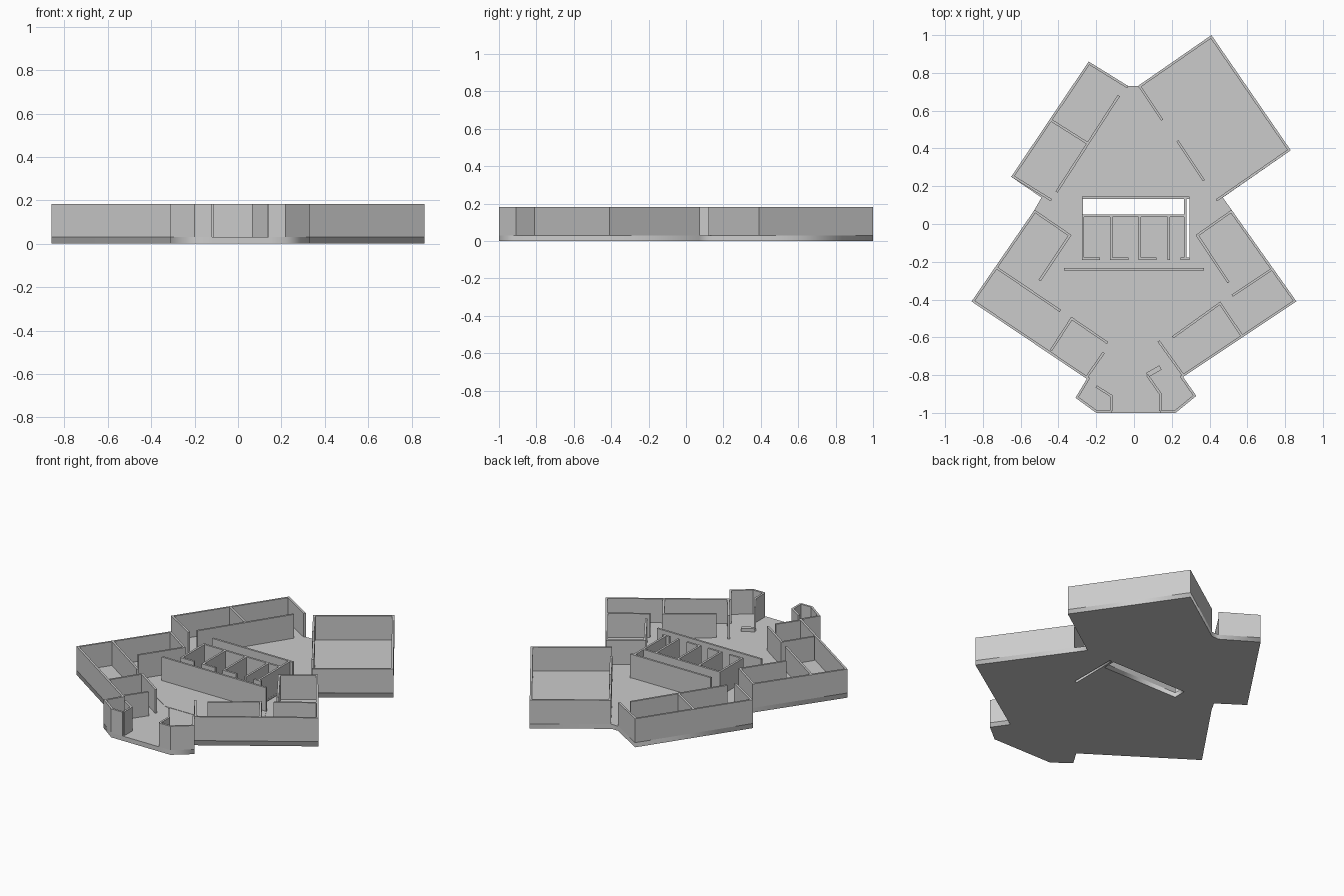
import bpy
import bmesh
from mathutils import Vector

cube = bpy.data.objects.get("Cube")
if cube:
    bpy.data.objects.remove(cube, do_unlink=True)

HEIGHT = .183      # top of the walls
FLOOR = .03        # top of the floor slab
THICK = .013       # wall thickness

grey = bpy.data.materials.new("light grey")
grey.use_nodes = True
colour = (.6, .6, .6, 1)
grey.diffuse_color = colour
grey.node_tree.nodes["Principled BSDF"].inputs["Base Color"].default_value = colour


def prism(name, outline, bottom, top):
    """Extrude a flat outline between two heights."""
    bm = bmesh.new()
    face = bm.faces.new([bm.verts.new((x, y, bottom)) for x, y in outline])
    result = bmesh.ops.extrude_face_region(bm, geom=[face])
    verts = [v for v in result["geom"] if isinstance(v, bmesh.types.BMVert)]
    bmesh.ops.translate(bm, verts=verts, vec=(0, 0, top - bottom))
    bmesh.ops.recalc_face_normals(bm, faces=bm.faces)
    mesh = bpy.data.meshes.new(name)
    bm.to_mesh(mesh)
    bm.free()
    mesh.materials.append(grey)
    obj = bpy.data.objects.new(name, mesh)
    bpy.context.collection.objects.link(obj)
    return obj


def wall(name, path, left=THICK / 2, right=THICK / 2, top=HEIGHT):
    """Upright wall along a path, with mitred corners."""
    points = [Vector(p) for p in path]
    normals = []
    for start, end in zip(points, points[1:]):
        d = (end - start).normalized()
        normals.append(Vector((-d.y, d.x)))
    before = normals[:1] + normals
    after = normals + normals[-1:]
    mitres = [(a + b) / (1 + a.dot(b)) for a, b in zip(before, after)]
    left_side = [p + m * left for p, m in zip(points, mitres)]
    right_side = [p - m * right for p, m in zip(points, mitres)]
    return prism(name, left_side + right_side[::-1], FLOOR, top)


def rectangle(x_min, x_max, y_min, y_max):
    return [(x_min, y_min), (x_max, y_min), (x_max, y_max), (x_min, y_max)]


# Outer shell, as runs of wall between the doorways
right_rear = [(.44, .12), (.83, .39), (.41, 1), (.02, .73)]
left_rear = [(-.03, .73), (-.24, .86), (-.65, .25), (-.44, .12)]
left_front = [(-.53, .07), (-.86, -.41), (-.25, -.82), (-.31, -.92), (-.2, -1), (-.12, -1)]
right_front = [(.14, -1), (.22, -1), (.33, -.91), (.26, -.81), (.86, -.41), (.52, .07)]
shell = {
    "right_rear_shell": right_rear,
    "left_rear_shell": left_rear,
    "left_front_shell": left_front,
    "right_front_shell": right_front,
}
for name, path in shell.items():
    wall(name, path, left=THICK, right=0)

# Floor slab with two openings beside the core
floor_outline = (right_rear[1:] + left_rear[:-1] + [(-.49, .14)]
                 + left_front + right_front + [(.47, .14)])
curve = bpy.data.curves.new("floor", "CURVE")
curve.dimensions = "2D"
curve.fill_mode = "BOTH"
curve.extrude = FLOOR / 2
for outline in (floor_outline,
                rectangle(-.27, .266, .05, .132),
                rectangle(.279, .295, -.185, .132)):
    spline = curve.splines.new("POLY")
    spline.points.add(len(outline) - 1)
    for point, (x, y) in zip(spline.points, outline):
        point.co = (x, y, 0, 1)
    spline.use_cyclic_u = True
curve.materials.append(grey)
floor = bpy.data.objects.new("floor", curve)
bpy.context.collection.objects.link(floor)
floor.location.z = FLOOR / 2
bpy.context.view_layer.objects.active = floor
floor.select_set(True)
bpy.ops.object.convert(target="MESH")
floor.select_set(False)

# Partitions of the rear rooms
rear_partitions = {
    "left_rear_corridor_wall": [(-.08, .68), (-.41, .17)],
    "left_rear_cross_wall": [(-.44, .55), (-.25, .43)],
    "right_rear_corridor_wall": [(.03, .73), (.15, .55)],
    "right_rear_screen": [(.23, .44), (.37, .23)],
}

# Partitions of the side wings
wing_partitions = {
    "left_wing_corner_wall": [(-.53, .07), (-.34, -.06), (-.5, -.3)],
    "left_wing_long_wall": [(-.73, -.23), (-.39, -.46)],
    "left_front_room_wall": [(-.44, -.67), (-.33, -.5), (-.14, -.63)],
    "right_wing_corner_wall": [(.52, .07), (.335, -.06), (.5, -.31)],
    "right_wing_short_wall": [(.73, -.24), (.52, -.38)],
    "right_front_room_wall": [(.57, -.59), (.455, -.42), (.205, -.6)],
}

# Partitions around the front entrance
entrance_partitions = {
    "left_entrance_wall": [(-.25, -.81), (-.16, -.68)],
    "left_entrance_nook": [(-.2, -.86), (-.12, -.91), (-.12, -.99)],
    "right_entrance_wall": [(.26, -.8), (.13, -.62)],
    "right_entrance_nook": [(.14, -.99), (.14, -.9), (.07, -.8)],
}

# Central core with a row of small rooms
core_partitions = {
    "core_rear_wall": [(-.275, .138), (.295, .138)],
    "core_side_wall": [(.272, .138), (.272, -.19)],
    "core_inner_wall": [(-.275, .043), (.272, .043)],
    "core_front_stub": [(.245, -.184), (.295, -.184)],
    "hall_screen_wall": [(-.37, -.24), (.37, -.24)],
}
for group in (rear_partitions, wing_partitions, entrance_partitions, core_partitions):
    for name, path in group.items():
        wall(name, path)

for number, x in enumerate((-.27, -.12, .03, .185)):
    wall(f"core_divider_{number}", [(x, .043), (x, -.19)])
    if x < .1:
        wall(f"core_door_stub_{number}", [(x, -.184), (x + .09, -.184)])

# Low counter beside the entrance
wall("entrance_counter", [(.07, -.8), (.14, -.76)], THICK, THICK, FLOOR + .02)

# Thin floor panels in the two halls
prism("front_hall_panel", [(-.37, -.24), (-.435, -.34), (-.15, -.525),
                           (.15, -.525), (.425, -.34), (.37, -.24)],
      FLOOR, FLOOR + .002)
prism("rear_hall_panel", [(-.27, .14), (.29, .14), (.035, .5), (-.035, .5)],
      FLOOR, FLOOR + .002)
